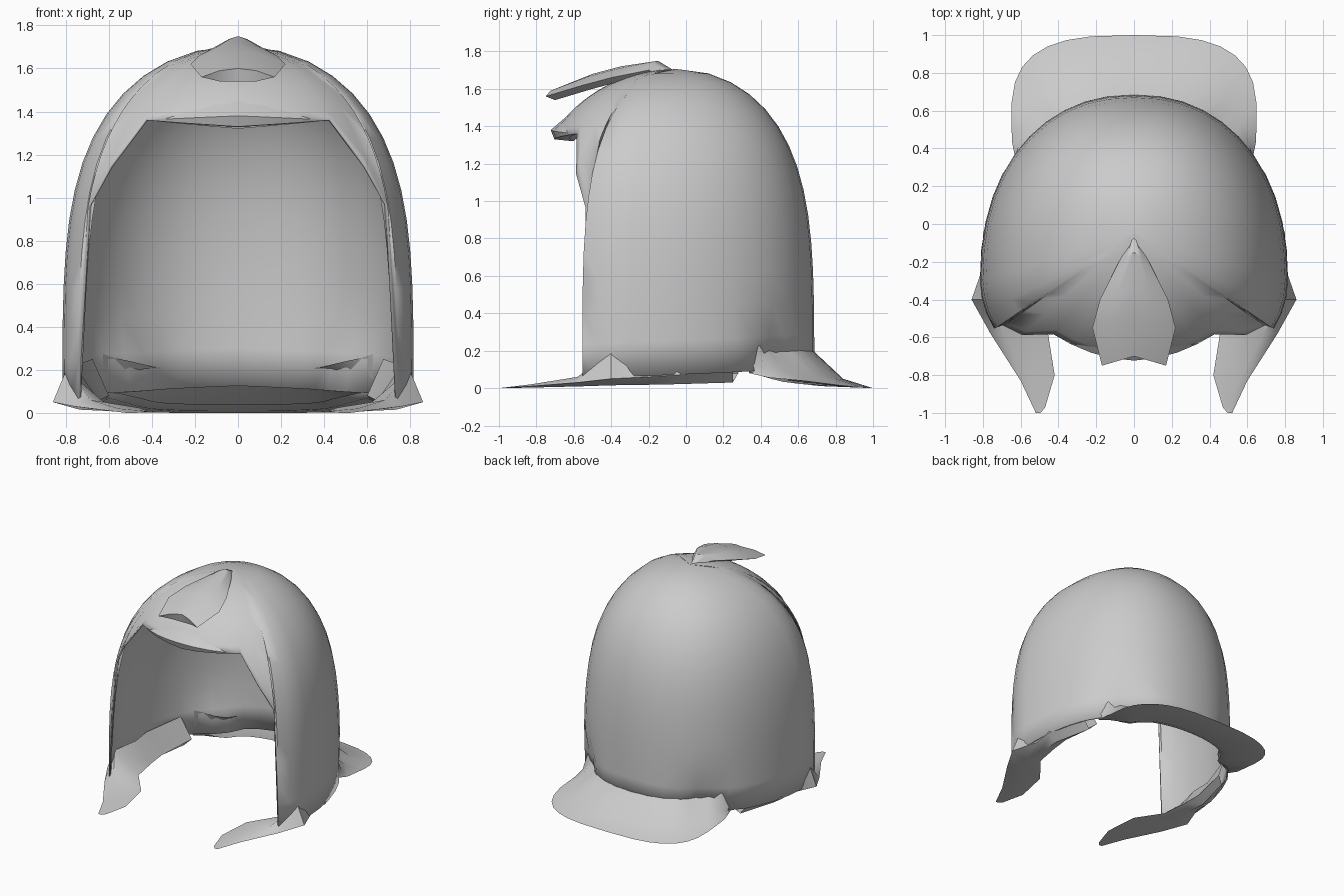
import bpy, bmesh
from math import sin, cos, pi, exp, radians, copysign
from mathutils import Vector

cube = bpy.data.objects.get("Cube")
if cube:
    bpy.data.objects.remove(cube, do_unlink=True)

GREY = (.6, .6, .6, 1)
hair = bpy.data.materials.new("light grey hair")
hair.use_nodes = True
hair.diffuse_color = GREY
hair.node_tree.nodes["Principled BSDF"].inputs["Base Color"].default_value = GREY

CROWN = Vector((0, -.05, 1.7))
BROW_END = .75      # angle where the fringe turns down into the opening
OPENING_END = 1.12  # angle of the upright edge of the opening


def loft(name, columns, thickness=0):
    """Skin columns of points for the left half, then mirror them across x."""
    bm = bmesh.new()
    grid = [[bm.verts.new(point) for point in column] for column in columns]
    for near, far in zip(grid, grid[1:]):
        for i in range(len(near) - 1):
            bm.faces.new((near[i], near[i + 1], far[i + 1], far[i]))
    bmesh.ops.remove_doubles(bm, verts=bm.verts, dist=.001)
    bmesh.ops.recalc_face_normals(bm, faces=bm.faces)
    mesh = bpy.data.meshes.new(name)
    bm.to_mesh(mesh)
    bm.free()
    mesh.materials.append(hair)
    obj = bpy.data.objects.new(name, mesh)
    bpy.context.collection.objects.link(obj)
    mirror = obj.modifiers.new("Mirror", "MIRROR")
    mirror.use_clip = True
    if thickness:
        solid = obj.modifiers.new("Thickness", "SOLIDIFY")
        solid.thickness = thickness
        solid.offset = 0
    bpy.ops.object.select_all(action="DESELECT")
    obj.select_set(True)
    bpy.context.view_layer.objects.active = obj
    bpy.ops.object.shade_smooth_by_angle(angle=radians(50))


def superellipse(angle, width, depth, power):
    """Plan point; angle zero points forward and pi points back."""
    x, y = sin(angle), -cos(angle)
    return (width * abs(x) ** (2 / power),
            depth * copysign(abs(y) ** (2 / power), y))


def wall(angle, z):
    """Point on the dome at a plan angle and height."""
    front = angle < pi / 2
    x, y = superellipse(angle, .81, .6 if front else .98, 2 if front else 2.2)
    share = max(0, 1 - (z / CROWN.z) ** 4) ** .5
    # Pinch the lower wall where the side meets the nape
    share *= 1 - .15 * max(0, 1 - z / .4) * exp(-((angle - 2.5) / .15) ** 2)
    return Vector((x * share, CROWN.y + (y - .3 - CROWN.y) * share, z))


def hem(angle):
    """Height of the dome's lower edge."""
    if angle <= BROW_END:
        return 1.36
    if angle <= OPENING_END:
        return 1.36 - .4 * (angle - BROW_END) / (OPENING_END - BROW_END)
    return .04 * angle


# Open-faced dome, from brow round to nape
brow_angles = [BROW_END * i / 4 for i in range(5)] + [.95, OPENING_END]
side_angles = [pi + (OPENING_END + .02 - pi) * i / 14 for i in range(14, -1, -1)]
rows = 14
dome = []
for angle in brow_angles + side_angles:
    drop = CROWN.z - hem(angle)
    dome.append([wall(angle, CROWN.z - drop * (i / rows) ** 1.6)
                 for i in range(rows + 1)])
loft("hair_dome", dome, .012)

# Rolled lip under the fringe, fading toward its corners
lip = []
for angle in brow_angles[:5]:
    edge = wall(angle, hem(angle))
    fade = 1 - angle / BROW_END
    lip.append([wall(angle, 1.5)] + [edge + Vector((0, y, z)) * fade for y, z in
               ((-.02, .02), (0, -.03), (.1, -.04), (.15, 0))])
loft("fringe_lip", lip)

# Swept tuft: distance forward, half width, ridge height and droop at each station
tuft = []
for y, width, top, droop in ((-.05, .01, 1.69, .01), (-.15, .08, 1.75, .05),
                             (-.35, .18, 1.72, .06), (-.5, .22, 1.68, .06),
                             (-.7, .17, 1.6, .04)):
    upper = [Vector((width * u, y - .05 * u, top - droop * u * u)) for u in (0, .5, 1)]
    under = [Vector((width * u, y, top - droop - .02)) for u in (.5, 0)]
    tuft.append(upper + under)
tip = tuft[-1]
tuft.append([tip[0], tip[1], tip[2], tip[1], tip[0]])
loft("crown_tuft", tuft)

# Flared nape: wall to skirt to flat brim, then back underneath
nape = []
steps = 9
for i in range(steps + 1):
    turn = i / steps
    inner = wall(pi - .9 * turn, .1)
    x, y = superellipse(pi - 1.9 * turn, .65, .45, 3)
    outer = Vector((x, y + .55, 0))
    column = []
    for reach, height in ((0, .2), (.5, .05), (1, 0), (.2, .01), (0, .04)):
        point = inner.lerp(outer, reach)
        point.z = height + .08 * turn ** 3
        column.append(point)
    nape.append(column)
loft("nape_flare", nape)

# Side hem running forward into a flat pointed lock: outer edge and inward width
locks = []
for x, y, z, width in ((.7, .25, .1, .1), (.8, -.05, .07, .15), (.79, -.2, .06, .15),
                       (.86, -.4, .05, .25), (.76, -.58, .03, .3),
                       (.6, -.83, .01, .18), (.52, -1, 0, .05)):
    rise = .15 if y > -.5 else z
    upper = Vector((x - width / 4, y, z + rise))
    locks.append([upper, Vector((x, y, z)), Vector((x - width / 2, y, z * .3)),
                  Vector((x - width, y + .03, z * .8)), upper])
loft("side_hem_and_lock", locks)
